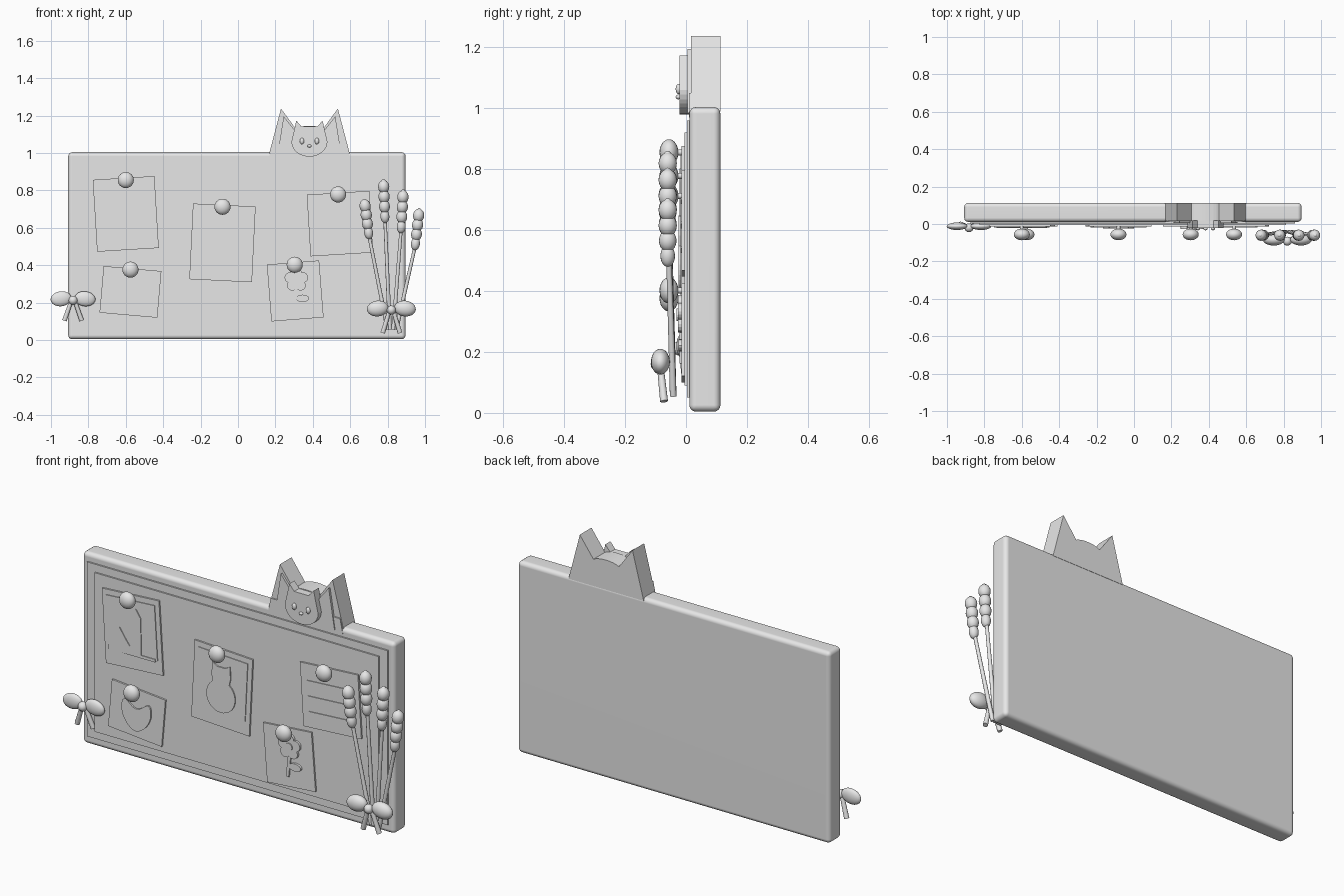
import bpy, bmesh, math
from mathutils import Vector, Matrix

if "Cube" in bpy.data.objects:
    bpy.data.objects.remove(bpy.data.objects["Cube"])

grey = bpy.data.materials.new("light grey")
grey.diffuse_color = (0.8, 0.8, 0.8, 1)
grey.use_nodes = True
grey.node_tree.nodes["Principled BSDF"].inputs["Base Color"].default_value = grey.diffuse_color


def finish(name, bm, smooth=False):
    bmesh.ops.recalc_face_normals(bm, faces=bm.faces)
    me = bpy.data.meshes.new(name)
    bm.to_mesh(me)
    bm.free()
    me.materials.append(grey)
    ob = bpy.data.objects.new(name, me)
    bpy.context.collection.objects.link(ob)
    if smooth:
        me.shade_smooth()
    return ob


def plate(name, pts, front, back, centre=(0, 0), tilt=0):
    """Extrude an x/z outline between two y depths, tilted about its centre."""
    bm = bmesh.new()
    c, s = math.cos(math.radians(tilt)), math.sin(math.radians(tilt))
    vs = [bm.verts.new((centre[0] + x * c - z * s, front, centre[1] + x * s + z * c))
          for x, z in pts]
    f = bm.faces.new(vs)
    r = bmesh.ops.extrude_face_region(bm, geom=[f])
    moved = [v for v in r["geom"] if isinstance(v, bmesh.types.BMVert)]
    bmesh.ops.translate(bm, verts=moved, vec=(0, back - front, 0))
    return finish(name, bm)


def rect(w, h, x=0, z=0):
    return [(x - w / 2, z - h / 2), (x + w / 2, z - h / 2),
            (x + w / 2, z + h / 2), (x - w / 2, z + h / 2)]


def arc(x, z, rx, rz, a0=0, a1=360, n=24):
    m = n if abs(a1 - a0) >= 360 else n - 1
    angles = [math.radians(a0 + (a1 - a0) * i / m) for i in range(n)]
    return [(x + rx * math.cos(a), z + rz * math.sin(a)) for a in angles]


def ball(name, loc, radii, tilt=0, seg=20):
    bm = bmesh.new()
    bmesh.ops.create_uvsphere(bm, u_segments=seg, v_segments=seg // 2 + 2, radius=1)
    bm.transform(Matrix.Translation(loc) @ Matrix.Rotation(tilt, 4, 'Y')
                 @ Matrix.Diagonal((*radii, 1)))
    return finish(name, bm, True)


def rod(name, a, b, r0, r1):
    a, b = Vector(a), Vector(b)
    bm = bmesh.new()
    bmesh.ops.create_cone(bm, cap_ends=True, segments=10, radius1=r0, radius2=r1,
                          depth=(b - a).length)
    bm.transform(Matrix.Translation((a + b) / 2)
                 @ (b - a).to_track_quat('Z', 'Y').to_matrix().to_4x4())
    ob = finish(name, bm, True)
    ob.data.set_sharp_from_angle(angle=math.radians(40))
    return ob


# Board with rounded edges and two thin raised panels
CX = -0.006
board = plate("board", rect(1.804, 1.0, CX, 0.504), 0.011, 0.113)
bev = board.modifiers.new("round", 'BEVEL')
bev.width, bev.segments = 0.022, 4
board.data.shade_smooth()
board.data.set_sharp_from_angle(angle=math.radians(100))
board.modifiers.new("normals", 'WEIGHTED_NORMAL')
plate("border_panel", rect(1.736, 0.91, CX, 0.505), 0.003, 0.02)
plate("inner_panel", rect(1.64, 0.83, CX, 0.505), -0.005, 0.01)

# Cat-ear crest on the top edge
HX = 0.382
crown = arc(0, 1.115, 0.085, 0.03, 150, 30, 9)
plate("ear_crest", [(-0.217, 0.99), (-0.152, 1.237)] + crown
      + [(0.152, 1.237), (0.217, 0.99)], 0.017, 0.113, (HX, 0))
for s in (-1, 1):
    plate("inner_ear", [(s * 0.172, 0.985), (s * 0.138, 1.195),
                        (s * 0.07, 1.11), (s * 0.05, 0.985)], 0.005, 0.03, (HX, 0))
plate("crest_front", [(-0.217, 0.97), (-0.2, 1.05), (0.2, 1.05), (0.217, 0.97)],
      0.01, 0.03, (HX, 0))

# Cat face
face = arc(0, 1.06, 0.096, 0.08, 180, 360, 17)
plate("cat_face", face + [(0.07, 1.173), (0.042, 1.14), (-0.042, 1.14), (-0.07, 1.173)],
      -0.022, 0.02, (HX, 0))
for s in (-1, 1):
    ball("eye", (HX + s * 0.04, -0.024, 1.063), (0.012, 0.01, 0.017), seg=12)
ball("nose", (HX, -0.025, 1.037), (0.011, 0.009, 0.008), seg=12)

# Pinned cards: centre, size, tilt, pin position
cards = [((-0.60, 0.674), (0.33, 0.385), 3.5, (-0.60, 0.855)),
         ((-0.083, 0.519), (0.335, 0.405), -2.8, (-0.083, 0.712)),
         ((0.545, 0.622), (0.335, 0.33), 3.5, (0.535, 0.778)),
         ((-0.575, 0.257), (0.31, 0.25), -5, (-0.575, 0.376)),
         ((0.306, 0.262), (0.28, 0.305), 4.5, (0.303, 0.402))]
for c, (w, h), t, pin in cards:
    plate("card", rect(w, h), -0.014, 0.0, c, t)
    ball("pin", (pin[0], -0.056, pin[1]), (0.043, 0.031, 0.043))
    rod("pin_shaft", (pin[0], 0, pin[1]), (pin[0], -0.04, pin[1]), 0.01, 0.01)

# Raised picture areas on the two large cards
for c, (w, h), t, _ in cards[:2]:
    plate("picture_area", rect(w - 0.05, h - 0.1, 0, 0.022), -0.018, -0.01, c, t)

# Tower scene
plate("tower_scene", [(-0.135, -0.12), (-0.13, -0.09), (-0.09, -0.035), (-0.07, 0.01),
                      (-0.04, -0.035), (-0.01, -0.075), (-0.005, -0.04), (-0.003, 0.085),
                      (0.024, 0.128), (0.053, 0.085), (0.055, -0.105), (0.135, -0.105),
                      (0.135, -0.12)],
      -0.022, -0.012, (-0.60, 0.674))

# Sitting cat silhouette
cat = arc(0, -0.04, 0.083, 0.085, 125, 415, 25)
cat += [(0.055, 0.065), (0.05, 0.128), (0.022, 0.112),
        (-0.022, 0.112), (-0.05, 0.128), (-0.055, 0.065)]
plate("cat_silhouette", cat, -0.024, -0.012, (-0.083, 0.519), -1)

# Note lines
for z in (0.075, -0.005, -0.085):
    plate("note_line", rect(0.24, 0.008, -0.01, z), -0.018, -0.01, (0.545, 0.622), 3.5)

# Heart
heart = []
for i in range(32):
    a = 2 * math.pi * i / 32
    heart.append((0.0053 * 16 * math.sin(a),
                  0.0053 * (13 * math.cos(a) - 5 * math.cos(2 * a)
                            - 2 * math.cos(3 * a) - math.cos(4 * a))))
plate("heart", heart, -0.022, -0.01, (-0.574, 0.255), -2)

# Flower
for i in range(5):
    a = math.radians(90 + 72 * i)
    plate("petal", arc(0.312 + 0.037 * math.cos(a), 0.322 + 0.037 * math.sin(a),
                       0.028, 0.028, n=16), -0.026, -0.01)
plate("flower_centre", arc(0.312, 0.322, 0.021, 0.021, n=16), -0.031, -0.01)
plate("flower_stem", rect(0.016, 0.14), -0.022, -0.01, (0.307, 0.232), -6)
plate("leaf", arc(0.345, 0.222, 0.035, 0.02, n=16), -0.025, -0.01)

# Bundle of four grain stalks: head bottom, head top, stem foot
stalks = [((0.70, 0.56), (0.677, 0.735), 0.80), ((0.786, 0.645), (0.778, 0.84), 0.812),
          ((0.872, 0.59), (0.883, 0.785), 0.83), ((0.947, 0.50), (0.968, 0.685), 0.846)]
for low, top, foot in stalks:
    rod("stalk", (foot, -0.042, 0.055), (low[0], -0.056, low[1]), 0.011, 0.009)
    lean = math.atan2(top[0] - low[0], top[1] - low[1])
    for i in range(4):
        k = (i + 0.3) / 3.7
        x, z = (low[j] + (top[j] - low[j]) * k for j in (0, 1))
        r = (0.024, 0.029, 0.030, 0.030)[i]
        ball("grain", (x, -0.06, z), (r, r, 0.036), lean, 16)
    ball("grain_tip", (top[0], -0.06, top[1]), (0.014, 0.014, 0.02), lean, 12)


def bow(x, y, z, spread, loop, drop):
    """Two loops, a knot and two hanging tails."""
    for s in (-1, 1):
        ball("bow_loop", (x + s * spread, y, z + 0.008), loop, s * 0.12)
        rod("bow_tail", (x + s * 0.012, y, z - 0.01),
            (x + s * 0.046, y + 0.012, z - drop), 0.011, 0.013)
    ball("bow_knot", (x, y - 0.008, z), (0.024, 0.024, 0.024), seg=16)


# Bows
bow(0.82, -0.084, 0.16, 0.073, (0.058, 0.031, 0.042), 0.122)
bow(-0.882, -0.012, 0.212, 0.064, (0.056, 0.02, 0.04), 0.108)
